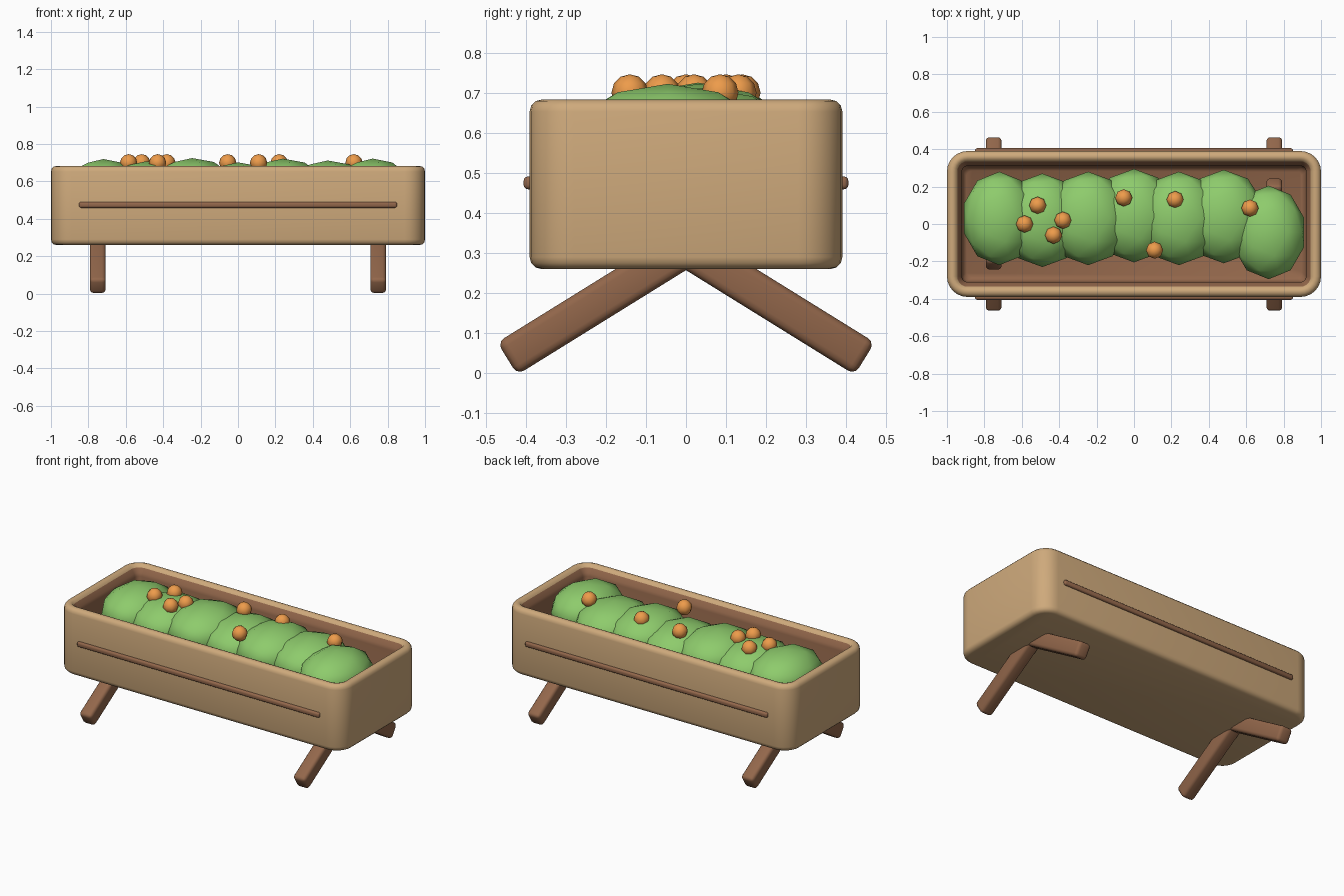
import bpy, bmesh, math
from mathutils import Vector

if "Cube" in bpy.data.objects:
    bpy.data.objects.remove(bpy.data.objects["Cube"])


def material(name, rgb):
    m = bpy.data.materials.new(name)
    m.diffuse_color = (*rgb, 1)
    m.use_nodes = True
    m.node_tree.nodes["Principled BSDF"].inputs["Base Color"].default_value = m.diffuse_color
    return m


WOOD = material("light_wood", (0.62, 0.40, 0.20))
BROWN = material("dark_wood", (0.29, 0.135, 0.07))
GREEN = material("leaf_green", (0.27, 0.60, 0.15))
ORANGE = material("orange", (0.85, 0.33, 0.07))


def finish(name, bm, mats, angle=40):
    bmesh.ops.recalc_face_normals(bm, faces=bm.faces)
    me = bpy.data.meshes.new(name)
    bm.to_mesh(me)
    bm.free()
    for m in mats:
        me.materials.append(m)
    ob = bpy.data.objects.new(name, me)
    bpy.context.collection.objects.link(ob)
    bpy.ops.object.select_all(action='DESELECT')
    ob.select_set(True)
    bpy.context.view_layer.objects.active = ob
    bpy.ops.object.shade_smooth_by_angle(angle=math.radians(angle))
    return ob


def rounded_ring(bm, hx, hy, r, z, n=6):
    ring = []
    for k, (sx, sy) in enumerate([(1, 1), (-1, 1), (-1, -1), (1, -1)]):
        for i in range(n + 1):
            a = math.pi / 2 * (k + i / n)
            ring.append(bm.verts.new((sx * (hx - r) + r * math.cos(a),
                                      sy * (hy - r) + r * math.sin(a), z)))
    return ring


def bar(name, size, loc, tilt=0, bevel=0.02, segments=3):
    bm = bmesh.new()
    bmesh.ops.create_cube(bm, size=1)
    bmesh.ops.scale(bm, vec=size, verts=bm.verts)
    bmesh.ops.bevel(bm, geom=bm.edges[:], offset=bevel, segments=segments,
                    profile=0.5, affect='EDGES')
    ob = finish(name, bm, [BROWN])
    ob.location = loc
    ob.rotation_euler.x = tilt
    return ob


# planter trough: outset in x and y, height, for each step of the wall profile
HX, HY, R = 1.0, 0.39, 0.11
profile = [(0.03, 0.26), (0.015, 0.264), (0.004, 0.275), (0, 0.29),
           (0, 0.653), (0.004, 0.668), (0.015, 0.679), (0.03, 0.683),
           (0.045, 0.679), (0.055, 0.665),
           (0.075, 0.64), (0.08, 0.62), (0.08, 0.40), (0.088, 0.375), (0.105, 0.36)]
bm = bmesh.new()
rings = [rounded_ring(bm, HX - d, HY - d, max(R - d, 0.03), z) for d, z in profile]
bm.faces.new(rings[0])
bm.faces.new(rings[-1]).material_index = 1
for j, (a, b) in enumerate(zip(rings, rings[1:])):
    for i in range(len(a)):
        k = (i + 1) % len(a)
        f = bm.faces.new((a[i], a[k], b[k], b[i]))
        f.material_index = 1 if j >= 9 else 0
finish("planter_box", bm, [WOOD, BROWN])

# thin trim strips on front and back
for side, s in (("front", -1), ("back", 1)):
    bar(f"{side}_trim", (1.70, 0.04, 0.032), (0, s * 0.385, 0.475), bevel=0.011)

# crossed legs at each end
for end, x in (("left", -0.75), ("right", 0.75)):
    for side, s in (("front", -1), ("back", 1)):
        bar(f"{end}_{side}_leg", (0.085, 0.79, 0.095), (x, s * 0.11, 0.245),
            tilt=-s * math.radians(31.8))

# leafy mounds: x, y, x radius, top height
mounds = [(-0.72, 0.03, 0.20, 0.72), (-0.49, 0.02, 0.22, 0.708), (-0.245, 0.03, 0.22, 0.725),
          (0.0, 0.045, 0.22, 0.702), (0.24, 0.03, 0.22, 0.722), (0.48, 0.04, 0.22, 0.712),
          (0.72, -0.045, 0.20, 0.722)]
for i, (x, y, rx, top) in enumerate(mounds):
    bm = bmesh.new()
    bmesh.ops.create_icosphere(bm, subdivisions=2, radius=1)
    bmesh.ops.scale(bm, vec=(rx, 0.25, 0.14), verts=bm.verts)
    bmesh.ops.translate(bm, vec=(x, y, top - 0.14), verts=bm.verts)
    finish(f"leaf_mound_{i + 1}", bm, [GREEN], 80)

# small round blossoms
spots = [(-0.585, 0.0), (-0.515, 0.10), (-0.38, 0.02), (-0.43, -0.06),
         (-0.055, 0.14), (0.22, 0.13), (0.11, -0.14), (0.62, 0.085)]
for i, (x, y) in enumerate(spots):
    bm = bmesh.new()
    bmesh.ops.create_uvsphere(bm, u_segments=8, v_segments=6, radius=0.046)
    bmesh.ops.translate(bm, vec=(x, y, 0.70), verts=bm.verts)
    finish(f"blossom_{i + 1}", bm, [ORANGE], 80)
